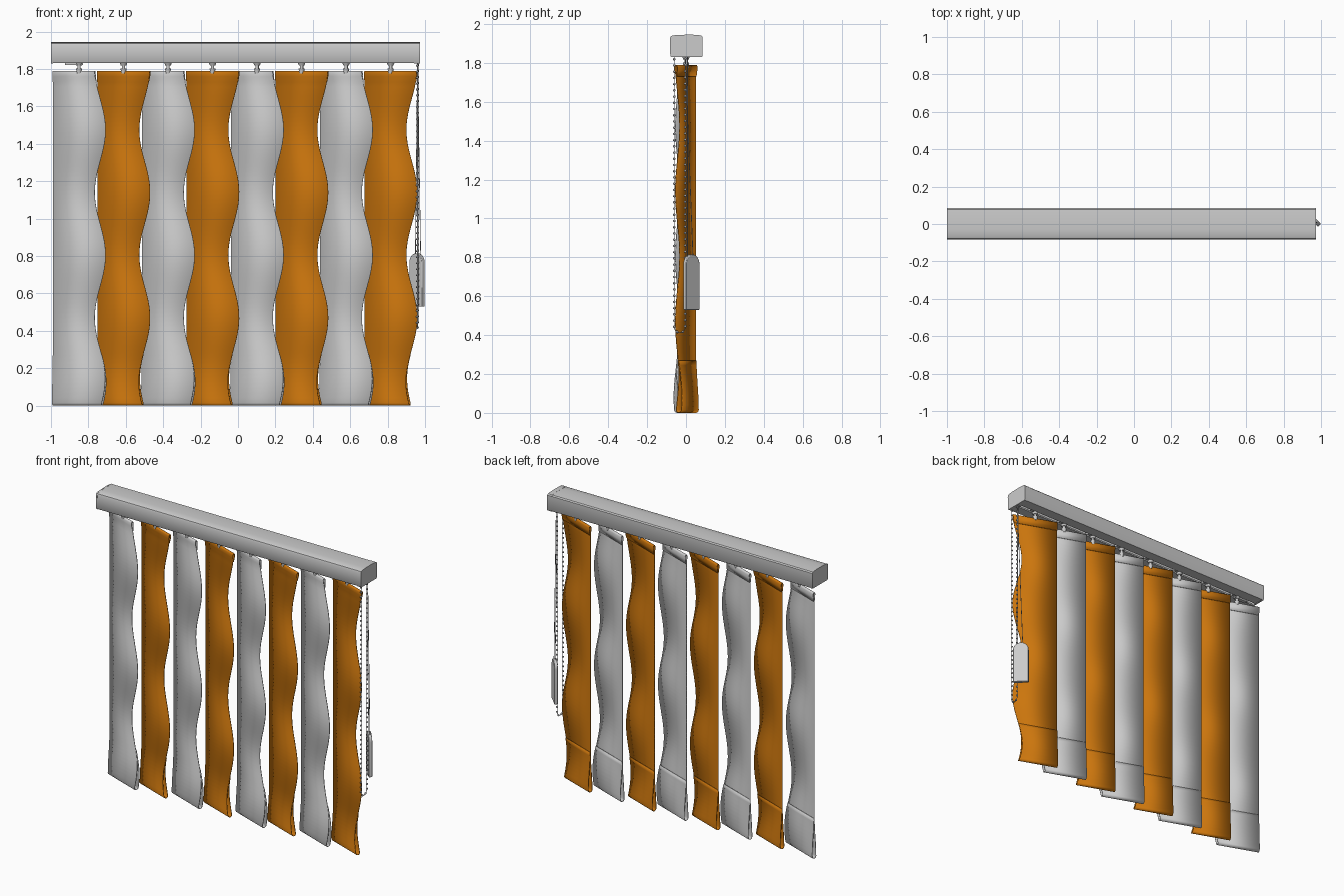
import bpy, bmesh, math
from mathutils import Vector, Matrix

if "Cube" in bpy.data.objects:
    bpy.data.objects.remove(bpy.data.objects["Cube"])

def mat(name, rgb):
    m = bpy.data.materials.new(name)
    m.diffuse_color = (*rgb, 1)
    m.use_nodes = True
    m.node_tree.nodes["Principled BSDF"].inputs["Base Color"].default_value = m.diffuse_color
    return m

GREY = mat("light grey", (0.60, 0.60, 0.60))
ORANGE = mat("orange", (0.60, 0.18, 0.004))
METAL = mat("chain grey", (0.42, 0.42, 0.43))

def finish(name, bm, material, angle=35):
    bmesh.ops.recalc_face_normals(bm, faces=bm.faces)
    me = bpy.data.meshes.new(name)
    bm.to_mesh(me)
    bm.free()
    ob = bpy.data.objects.new(name, me)
    bpy.context.collection.objects.link(ob)
    me.materials.append(material)
    bpy.ops.object.select_all(action='DESELECT')
    ob.select_set(True)
    bpy.context.view_layer.objects.active = ob
    bpy.ops.object.shade_smooth_by_angle(angle=math.radians(angle))
    return ob

def prism(bm, pts, extrude):
    """Extrude a closed outline of 3D points along a vector."""
    f = bm.faces.new([bm.verts.new(p) for p in pts])
    r = bmesh.ops.extrude_face_region(bm, geom=[f])
    bmesh.ops.translate(bm, vec=extrude, verts=[g for g in r["geom"] if isinstance(g, bmesh.types.BMVert)])

def box(bm, lo, hi):
    prism(bm, [(lo[0], lo[1], lo[2]), (hi[0], lo[1], lo[2]), (hi[0], hi[1], lo[2]), (lo[0], hi[1], lo[2])],
          (0, 0, hi[2] - lo[2]))

def cyl(bm, c, r1, r2, z0, z1, n=12):
    bmesh.ops.create_cone(bm, cap_ends=True, segments=n, radius1=r1, radius2=r2, depth=z1 - z0,
                          matrix=Matrix.Translation((c[0], c[1], (z0 + z1) / 2)))

def tube(name, pts, r, material):
    cu = bpy.data.curves.new(name, 'CURVE')
    cu.dimensions = '3D'
    cu.bevel_depth, cu.bevel_resolution = r, 1
    s = cu.splines.new('POLY')
    s.points.add(len(pts) - 1)
    for p, q in zip(s.points, pts):
        p.co = (*q, 1)
    cu.materials.append(material)
    ob = bpy.data.objects.new(name, cu)
    bpy.context.collection.objects.link(ob)

# Headrail: channel section, open by a slot underneath, slightly crowned top
rail = [(-.013, 1.832), (-.076, 1.832), (-.08, 1.838), (-.082, 1.925), (-.078, 1.936), (-.068, 1.941),
        (-.03, 1.944), (.03, 1.945), (.078, 1.941), (.085, 1.934), (.085, 1.838), (.081, 1.832), (.013, 1.832),
        (.013, 1.842), (.06, 1.842), (.06, 1.90), (-.06, 1.90), (-.06, 1.842), (-.013, 1.842)]
bm = bmesh.new()
prism(bm, [(-.99, y, z) for y, z in rail], (1.93, 0, 0))
finish("headrail", bm, GREY)

# End caps
for name, x, w in (("end_cap_left", -1, .01), ("end_cap_right", .94, .033)):
    bm = bmesh.new()
    prism(bm, [(x, y * 1.01, z + (.0005 if z > 1.9 else -.002)) for y, z in rail[:13]], (w, 0, 0))
    finish(name, bm, GREY)

# Vanes: one sheet each, looped into a pocket at top and bottom, wavy on the right edge
PITCH, TILT, SHEET = 0.238, math.radians(20), 0.004

def profile():
    """(offset, height) of the sheet from the back of the lower pocket over to the top fold."""
    def half(t):  # t 0..1 from pocket top to widest point
        return .002 + .012 * t * t * (3 - 2 * t)
    back = [(half(i / 10), .27 - .255 * i / 10) for i in range(11)]
    arc = [(.014 * math.cos(a), .015 - .013 * math.sin(a)) for a in (math.pi * k / 8 for k in range(1, 8))]
    front = [(-n, z) for n, z in reversed(back)]
    body = [(-.002, .27 + (1.73 - .27) * i / 60) for i in range(1, 61)]
    top = [(-.006, 1.76), (-.007, 1.78), (-.004, 1.787), (.004, 1.787), (.007, 1.78), (.006, 1.76), (.002, 1.73)]
    return back + arc + front + body + top

PROFILE = profile()

for i in range(8):
    sign = 1 if i % 2 else -1
    cx = -.85 + PITCH * i
    d = Vector((math.cos(TILT), -math.sin(TILT), 0))
    nrm = Vector((math.sin(TILT), math.cos(TILT), 0))
    bm = bmesh.new()
    rows = []
    for n, z in PROFILE:
        right = .121 + sign * .031 * math.cos(2 * math.pi * (z - 1.14) / .67)
        rows.append([bm.verts.new(Vector((cx, 0, z)) + d * u + nrm * n) for u in (-.148, right)])
    for a, b in zip(rows, rows[1:]):
        bm.faces.new((a[0], a[1], b[1], b[0]))
    ob = finish(f"vane_{i + 1}", bm, ORANGE if i % 2 else GREY)
    s = ob.modifiers.new("thickness", 'SOLIDIFY')
    s.thickness, s.offset = SHEET, 0

    # Carrier: stem, hook knob and runner inside the rail
    bm = bmesh.new()
    cyl(bm, (cx, 0), .009, .009, 1.79, 1.85)
    cyl(bm, (cx, 0), .012, .016, 1.775, 1.803)
    cyl(bm, (cx, 0), .014, .02, 1.818, 1.832)
    box(bm, (cx - .025, -.04, 1.85), (cx + .025, .04, 1.875))
    finish(f"carrier_{i + 1}", bm, GREY)

# Stop tab beside the first carrier
bm = bmesh.new()
box(bm, (-.925, -.012, 1.821), (-.83, .012, 1.832))
finish("stop_tab", bm, GREY)

# Beaded control chain: two strands joined by a U at the bottom
A, B = Vector((.958, -.06, 1.835)), Vector((.962, -.004, 1.835))
ra = (B.y - A.y) / 2
path = [A, Vector((.958, -.06, .44))]
path += [Vector((.96, -.032 - ra * math.cos(a), .44 - ra * math.sin(a))) for a in (math.pi * k / 8 for k in range(1, 8))]
path += [Vector((.962, -.004, .44)), B]
tube("chain_cord", path, .002, METAL)
bm = bmesh.new()
STEP, left = .032, .016
for p, q in zip(path, path[1:]):
    length = (q - p).length
    while left < length:
        bmesh.ops.create_icosphere(bm, subdivisions=1, radius=.0075,
                                   matrix=Matrix.Translation(p.lerp(q, left / length)))
        left += STEP
    left -= length
finish("chain_beads", bm, METAL, 80)

# Cord weight: arch-topped plate turned 45 degrees, hung on two cords
C, L, T = Vector((.957, .028, 0)), .049, .022
d = Vector((1, -1, 0)).normalized()
nrm = Vector((1, 1, 0)).normalized()
arch = [(-L, .53), (L, .53)]
arch += [(L * math.cos(a), .765 + .05 * math.sin(a)) for a in (math.pi * k / 14 for k in range(15))]
bm = bmesh.new()
prism(bm, [C + d * u + Vector((0, 0, z)) - nrm * T / 2 for u, z in arch], nrm * T)
ob = finish("cord_weight", bm, GREY)
b = ob.modifiers.new("soft_edges", 'BEVEL')
b.width, b.segments = .003, 2
for k, s in enumerate((-1, 1)):
    end = C + d * (.008 + .02 * s) + Vector((0, 0, .79))
    tube(f"weight_cord_{k + 1}", [(.96, .002 + .006 * s, 1.835), tuple(end)], .002, METAL)
